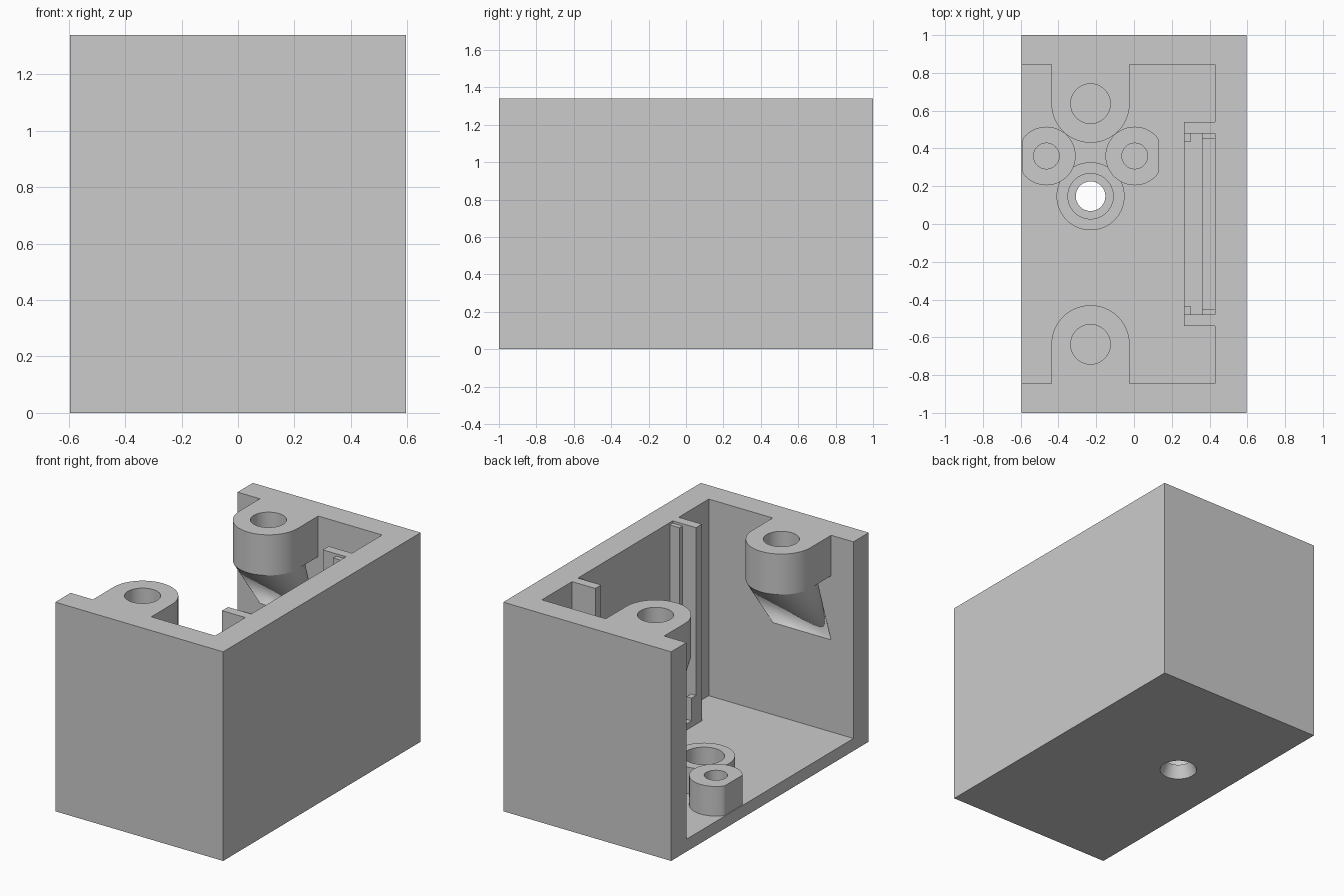
import bpy
import bmesh
from math import cos, sin, pi
from mathutils import Vector

if "Cube" in bpy.data.objects:
    bpy.data.objects.remove(bpy.data.objects["Cube"])

grey = bpy.data.materials.new("light_grey")
grey.use_nodes = True
grey.diffuse_color = (0.6, 0.6, 0.6, 1)
grey.node_tree.nodes["Principled BSDF"].inputs["Base Color"].default_value = (0.6, 0.6, 0.6, 1)

W, L, H = 0.595, 1.0, 1.34           # half width, half length, height
FLOOR, INNER_X, INNER_Y = 0.08, 0.43, 0.845
BOSS_X, BOSS_Y, BOSS_R = -0.23, 0.637, 0.207
BOSS_LOW, BOSS_TIP = 1.08, 0.67


def finish(name, bm):
    bmesh.ops.recalc_face_normals(bm, faces=bm.faces)
    mesh = bpy.data.meshes.new(name)
    bm.to_mesh(mesh)
    bm.free()
    obj = bpy.data.objects.new(name, mesh)
    bpy.context.collection.objects.link(obj)
    mesh.materials.append(grey)
    return obj


def prism(name, outline, z0, z1):
    bm = bmesh.new()
    base = bm.faces.new([bm.verts.new((x, y, z0)) for x, y in outline])
    top = bmesh.ops.extrude_face_region(bm, geom=[base])["geom"]
    bmesh.ops.translate(bm, vec=(0, 0, z1 - z0),
                        verts=[v for v in top if isinstance(v, bmesh.types.BMVert)])
    return finish(name, bm)


def box(name, x0, x1, y0, y1, z0, z1):
    return prism(name, [(x0, y0), (x1, y0), (x1, y1), (x0, y1)], z0, z1)


def arc(cx, cy, r, start=0.0, end=2 * pi, steps=64):
    closed = end - start >= 2 * pi
    count = steps if closed else steps + 1
    return [(cx + r * cos(start + (end - start) * i / steps),
             cy + r * sin(start + (end - start) * i / steps)) for i in range(count)]


def cone(name, x, y, r0, r1, z0, z1):
    bm = bmesh.new()
    bmesh.ops.create_cone(bm, cap_ends=True, segments=64, radius1=r0, radius2=r1, depth=z1 - z0)
    bmesh.ops.translate(bm, vec=(x, y, (z0 + z1) / 2), verts=bm.verts)
    return finish(name, bm)


def cut(obj, cutter):
    mod = obj.modifiers.new("cut", 'BOOLEAN')
    mod.operation, mod.solver, mod.object = 'DIFFERENCE', 'EXACT', cutter
    bpy.context.view_layer.objects.active = obj
    bpy.ops.object.modifier_apply(modifier=mod.name)
    bpy.data.objects.remove(cutter)


def smooth(obj):
    bpy.ops.object.select_all(action='DESELECT')
    obj.select_set(True)
    bpy.context.view_layer.objects.active = obj
    bpy.ops.object.shade_smooth_by_angle(angle=0.5)


# Housing: block hollowed out from the top and the open side
housing = box("housing", -W, W, -L, L, 0, H)
cut(housing, box("cavity", -W - 0.2, INNER_X, -INNER_Y, INNER_Y, FLOOR, H + 0.2))

# Countersunk cable hole through the floor, with a collar around it
HX, HY = BOSS_X, 0.147
cut(housing, cone("countersink", HX, HY, 0.116, 0.074, -0.01, FLOOR + 0.01))
smooth(housing)
collar = cone("hole_collar", HX, HY, 0.18, 0.18, FLOOR, 0.25)
cut(collar, cone("collar_bore", HX, HY, 0.12, 0.12, FLOOR - 0.05, 0.3))
smooth(collar)

# Pair of standoffs, each trimmed flat on its outer side
for side, label in ((-1, "right"), (1, "left")):
    cx, cy, flat = BOSS_X + side * 0.234, 0.36, BOSS_X + side * 0.36
    limit = [(min(x, flat) if side > 0 else max(x, flat), y) for x, y in arc(cx, cy, 0.155)]
    standoff = prism(label + "_standoff", limit, FLOOR, 0.27)
    cut(standoff, cone("pilot", cx, cy, 0.068, 0.068, FLOOR + 0.01, 0.4))
    smooth(standoff)

for s, label in ((-1, "front"), (1, "back")):
    # Screw boss: rounded tab on the end wall
    x0, x1 = BOSS_X - BOSS_R, BOSS_X + BOSS_R
    rim = arc(BOSS_X, 0, BOSS_R, 0, pi, 48)
    tab = [(x, s * (BOSS_Y - y)) for x, y in rim]
    tab += [(x0, s * INNER_Y), (x1, s * INNER_Y)]
    boss = prism(label + "_screw_boss", tab, BOSS_LOW, H)
    cut(boss, cone("screw_hole", BOSS_X, s * BOSS_Y, 0.105, 0.105, BOSS_LOW + 0.01, H + 0.1))
    smooth(boss)

    # Tapered support from the boss circle down to an edge on the wall
    bm = bmesh.new()
    for x, y in arc(BOSS_X, s * BOSS_Y, BOSS_R):
        bm.verts.new((x, y, BOSS_LOW))
    for x in (x0, x1):
        bm.verts.new(Vector((x, s * INNER_Y, BOSS_TIP)))
    bmesh.ops.convex_hull(bm, input=bm.verts)
    smooth(finish(label + "_boss_support", bm))

    # Board guide: tall post, rear strip and low retaining lip
    def guide(name, xa, xb, ya, yb, top):
        box(label + name, xa, xb, min(s * ya, s * yb), max(s * ya, s * yb), FLOOR, top)

    guide("_guide_post", 0.265, INNER_X, 0.48, 0.54, H)
    guide("_guide_strip", 0.36, INNER_X, 0.45, 0.48, H - 0.015)
    guide("_guide_lip", 0.265, 0.30, 0.435, 0.48, 0.265)

# Low ledge under the board, stepped against the wall
box("board_ledge", 0.265, 0.36, -0.48, 0.48, FLOOR, 0.12)
box("board_back_step", 0.36, INNER_X, -0.48, 0.48, FLOOR, 0.16)
